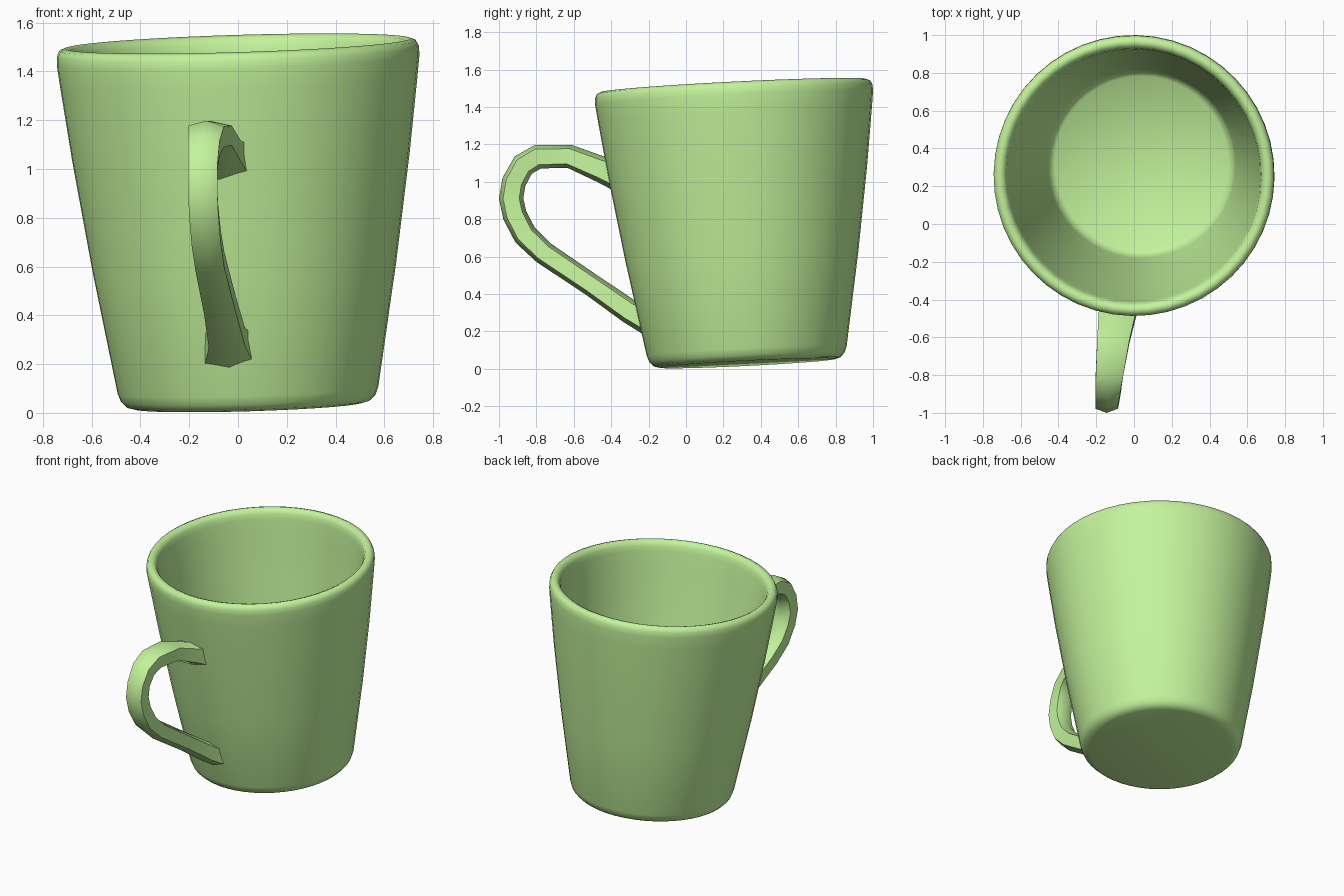
import bpy, bmesh, math
from mathutils import Vector, Matrix

if "Cube" in bpy.data.objects:
    bpy.data.objects.remove(bpy.data.objects["Cube"])

green = bpy.data.materials.new("green_glaze")
green.diffuse_color = (0.55, 0.90, 0.33, 1)
green.use_nodes = True
green.node_tree.nodes["Principled BSDF"].inputs["Base Color"].default_value = green.diffuse_color


def finish(bm, name, angle):
    bmesh.ops.recalc_face_normals(bm, faces=bm.faces)
    me = bpy.data.meshes.new(name)
    bm.to_mesh(me)
    bm.free()
    ob = bpy.data.objects.new(name, me)
    bpy.context.collection.objects.link(ob)
    me.materials.append(green)
    bpy.ops.object.select_all(action='DESELECT')
    bpy.context.view_layer.objects.active = ob
    ob.select_set(True)
    bpy.ops.object.shade_smooth_by_angle(angle=math.radians(angle))
    return ob


def bridge(bm, rings):
    for a, b in zip(rings, rings[1:]):
        n = len(a)
        for i in range(n):
            j = (i + 1) % n
            bm.faces.new((a[i], a[j], b[j], b[i]))
    bm.faces.new(rings[0])
    bm.faces.new(rings[-1])


# Cup body: lathed profile (radius, height), outside up and inside down, slightly tilted
profile = [(.47, 0), (.50, .008), (.522, .03), (.535, .065), (.623, .57), (.692, 1.02),
           (.733, 1.33), (.744, 1.42), (.743, 1.455), (.732, 1.478), (.71, 1.487),
           (.688, 1.478), (.675, 1.455), (.669, 1.42), (.658, 1.33), (.62, 1.02),
           (.551, .57), (.50, .18), (.488, .13), (.46, .105)]
axis = Vector((-.03, -.05, 1)).normalized()
tilt = Matrix.Translation((.043, .328, .03)) @ axis.to_track_quat('Z', 'Y').to_matrix().to_4x4()
SIDES = 48
bm = bmesh.new()
rings = []
for r, h in profile:
    rings.append([bm.verts.new(tilt @ Vector((r * math.cos(t), r * math.sin(t), h)))
                  for t in (2 * math.pi * k / SIDES for k in range(SIDES))])
bridge(bm, rings)
finish(bm, "cup_body", 50)

# Handle: six-sided section swept along a loop (x, y, z, width, thickness)
path = [(-.075, -.385, 1.04, .24, .20), (-.085, -.45, 1.065, .20, .14),
        (-.11, -.62, 1.135, .17, .125), (-.13, -.79, 1.135, .145, .13),
        (-.14, -.87, 1.09, .13, .13), (-.145, -.92, 1.00, .12, .13),
        (-.145, -.935, .91, .12, .13), (-.14, -.915, .82, .12, .13),
        (-.13, -.86, .715, .12, .13), (-.115, -.76, .62, .12, .125),
        (-.075, -.50, .445, .13, .12), (-.045, -.30, .305, .15, .13),
        (-.035, -.225, .265, .20, .19)]
section = [(-.5, -.33), (0, -.5), (.5, -.33), (.5, .33), (0, .5), (-.5, .33)]
pts = [Vector(p[:3]) for p in path]
bm = bmesh.new()
rings = []
for i, (p, spec) in enumerate(zip(pts, path)):
    if i == 0:
        tan = Vector((0, -1, -.19))      # ends lie flat in the cup wall
    elif i == len(pts) - 1:
        tan = Vector((0, 1, .19))
    else:
        tan = (pts[i + 1] - p).normalized() + (p - pts[i - 1]).normalized()
    tan.normalize()
    nrm = tan.cross(Vector((1, 0, 0))).normalized()
    side = nrm.cross(tan)
    rings.append([bm.verts.new(p + side * u * spec[3] + nrm * v * spec[4]) for u, v in section])
bridge(bm, rings)
finish(bm, "handle", 40)
